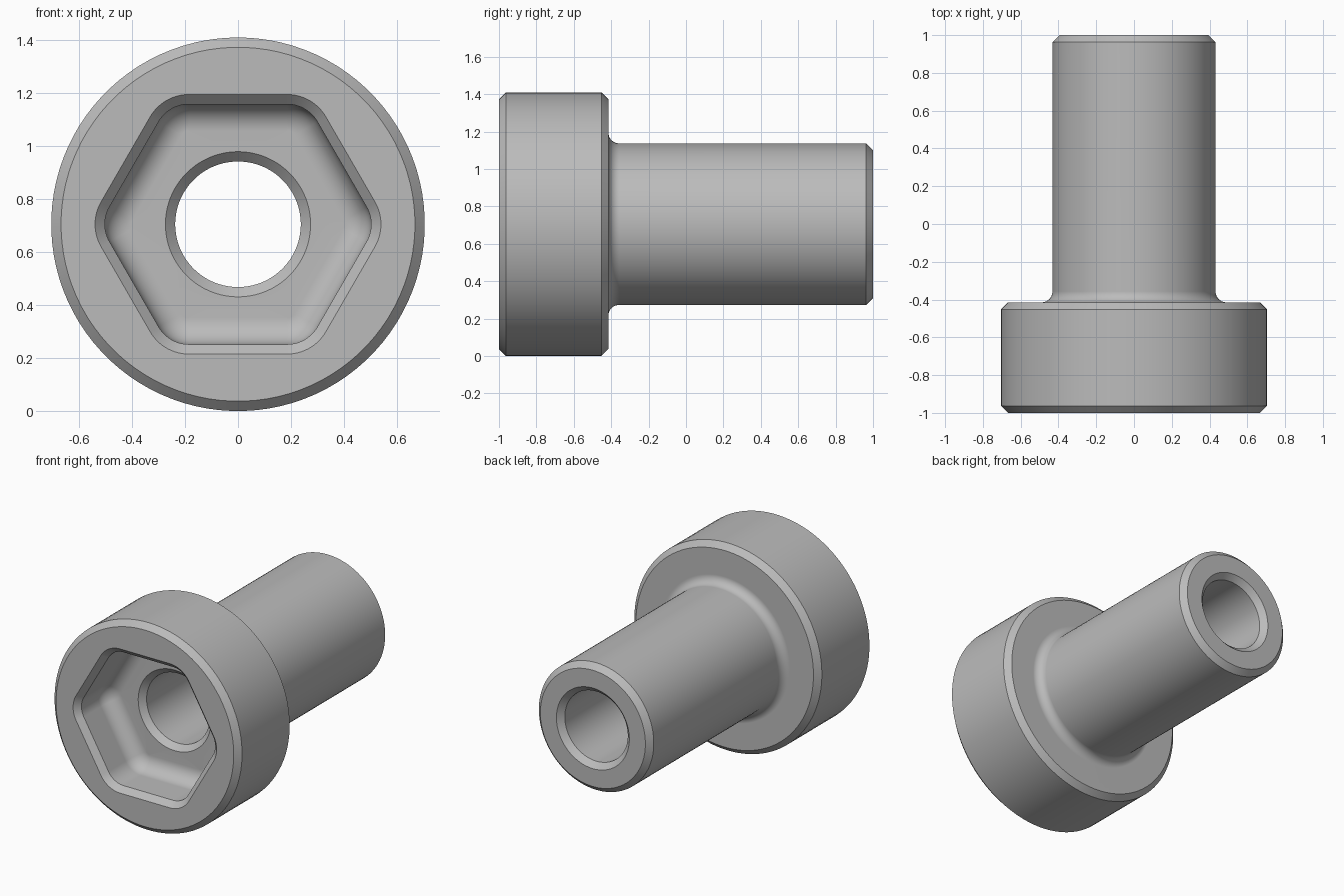
import bpy, bmesh, math

if "Cube" in bpy.data.objects:
    bpy.data.objects.remove(bpy.data.objects["Cube"], do_unlink=True)

STEPS = 16                 # points per sixth of a ring
COUNT = 6 * STEPS
AXIS_Z = 0.705
CHAMFER = 0.037


def circle(radius, y):
    pts = []
    for i in range(COUNT):
        a = math.tau * (i + 0.5 - STEPS / 2) / COUNT
        pts.append((radius * math.cos(a), y, AXIS_Z + radius * math.sin(a)))
    return pts


def hexagon(apothem, corner, y):
    """Hexagon with rounded corners, corners pointing along x."""
    pts = []
    reach = (apothem - corner) / math.cos(math.pi / 6)
    for k in range(6):
        mid = k * math.pi / 3
        for i in range(STEPS):
            a = mid + (i / (STEPS - 1) - 0.5) * math.pi / 3
            pts.append((reach * math.cos(mid) + corner * math.cos(a), y,
                        AXIS_Z + reach * math.sin(mid) + corner * math.sin(a)))
    return pts


def quarter(steps=8):
    return [i / steps * math.pi / 2 for i in range(steps + 1)]


# Outside: head, under-head fillet, shaft
HEAD, SHAFT, BORE = 0.705, 0.432, 0.237
HEAD_BACK, FILLET = -0.415, 0.058
rings = [circle(HEAD - CHAMFER, -1), circle(HEAD, -1 + CHAMFER),
         circle(HEAD, HEAD_BACK - CHAMFER), circle(HEAD - CHAMFER, HEAD_BACK)]
for a in quarter():
    rings.append(circle(SHAFT + FILLET * (1 - math.sin(a)),
                        HEAD_BACK + FILLET * (1 - math.cos(a))))
rings += [circle(SHAFT, 1 - CHAMFER), circle(SHAFT - CHAMFER, 1)]

# Through bore, chamfered at both ends
FLOOR = -0.68
rings += [circle(BORE + CHAMFER, 1), circle(BORE, 1 - CHAMFER),
          circle(BORE, FLOOR + CHAMFER), circle(BORE + CHAMFER, FLOOR)]

# Hex socket: rounded floor edge, straight wall, chamfered mouth
APOTHEM, CORNER, ROUND = 0.453, 0.132, 0.1
for a in quarter():
    inset = ROUND * (1 - math.sin(a))
    rings.append(hexagon(APOTHEM - inset, CORNER - inset,
                         FLOOR - ROUND * (1 - math.cos(a))))
rings += [hexagon(APOTHEM, CORNER, -1 + CHAMFER),
          hexagon(APOTHEM + CHAMFER, CORNER + CHAMFER, -1)]

# Skin the closed loop of rings
bm = bmesh.new()
loops = [[bm.verts.new(p) for p in ring] for ring in rings]
for r, ring in enumerate(loops):
    after = loops[(r + 1) % len(loops)]
    for i in range(COUNT):
        j = (i + 1) % COUNT
        bm.faces.new((ring[i], ring[j], after[j], after[i]))
bmesh.ops.recalc_face_normals(bm, faces=bm.faces)
mesh = bpy.data.meshes.new("socket_screw")
bm.to_mesh(mesh)
bm.free()

screw = bpy.data.objects.new("socket_screw", mesh)
bpy.context.scene.collection.objects.link(screw)

# Plain grey metal
grey = bpy.data.materials.new("grey_metal")
grey.use_nodes = True
COLOUR = (0.5, 0.5, 0.5, 1)
grey.diffuse_color = COLOUR
grey.node_tree.nodes["Principled BSDF"].inputs["Base Color"].default_value = COLOUR
mesh.materials.append(grey)

# Smooth curves, crisp chamfers
bpy.ops.object.select_all(action='DESELECT')
screw.select_set(True)
bpy.context.view_layer.objects.active = screw
bpy.ops.object.shade_smooth_by_angle(angle=math.radians(30))
weighted = screw.modifiers.new("even_normals", 'WEIGHTED_NORMAL')
weighted.keep_sharp = True
